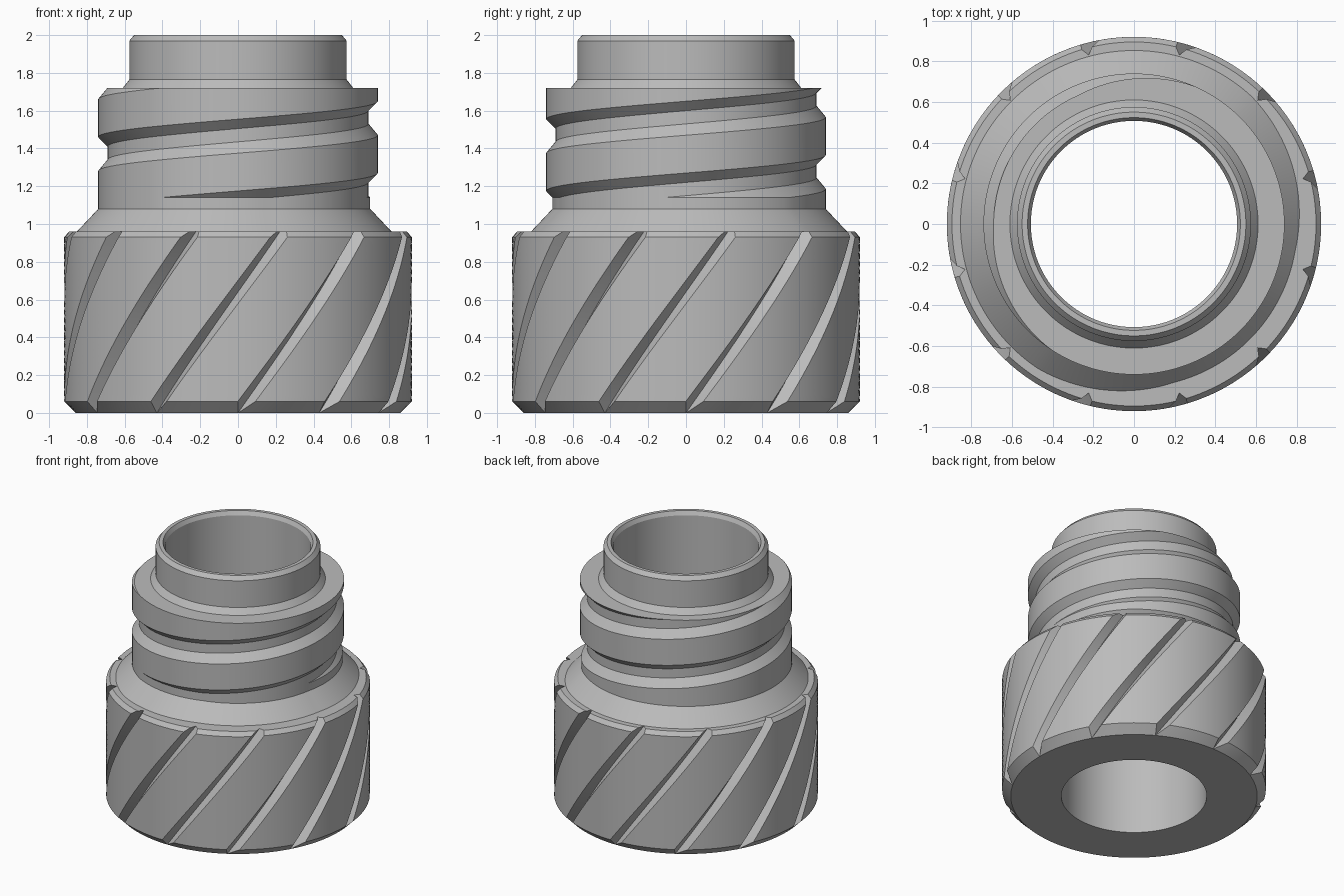
import bpy
import bmesh
from math import pi, cos, sin, radians

cube = bpy.data.objects.get("Cube")
if cube:
    bpy.data.objects.remove(cube, do_unlink=True)

grey = bpy.data.materials.new("plain grey")
grey.use_nodes = True
GREY = (0.5, 0.5, 0.5, 1)
grey.diffuse_color = GREY
grey.node_tree.nodes["Principled BSDF"].inputs["Base Color"].default_value = GREY


def build_shell(name, columns):
    """Skin columns of (radius, angle, height), ordered counter-clockwise."""
    bm = bmesh.new()
    grid = [[bm.verts.new((r * cos(a), r * sin(a), z)) for r, a, z in col]
            for col in columns]
    for left, right in zip(grid, grid[1:]):
        for i in range(len(left) - 1):
            bm.faces.new((left[i], right[i], right[i + 1], left[i + 1]))
    bmesh.ops.remove_doubles(bm, verts=bm.verts, dist=0.0001)
    bmesh.ops.dissolve_degenerate(bm, dist=0.0001, edges=bm.edges)
    mesh = bpy.data.meshes.new(name)
    bm.to_mesh(mesh)
    bm.free()
    mesh.materials.append(grey)
    obj = bpy.data.objects.new(name, mesh)
    bpy.context.collection.objects.link(obj)
    bpy.ops.object.select_all(action="DESELECT")
    obj.select_set(True)
    bpy.context.view_layer.objects.active = obj
    bpy.ops.object.shade_smooth_by_angle(angle=radians(28))
    return obj


SEGMENTS = 180
BORE = 0.507

# Grip: chamfered cylinder with twelve twisted V grooves
GROOVES, ROOT, OUTER, TOP = 12, 0.86, 0.92, 0.96
HALF_WIDTH, TWIST = radians(2.9), radians(45)
grip_profile = [(ROOT, 0)]
grip_profile += [(OUTER, 0.06 + 0.87 * i / 24) for i in range(25)]
grip_profile += [(0.895, TOP)]


def grip_column(start, part):
    """part is None at the groove root, else 0..1 across the land."""
    col = []
    for r, z in grip_profile:
        half = HALF_WIDTH * (r - ROOT) / (OUTER - ROOT)
        a = start + TWIST * z / TOP
        if part is None:
            col.append((ROOT, a, z))
        else:
            col.append((r, a + half + part * (2 * pi / GROOVES - 2 * half), z))
    return [(BORE, col[0][1], 0)] + col + [(0.78, col[-1][1], TOP)]


grip_columns = []
for g in range(GROOVES):
    start = -pi / 2 + g * 2 * pi / GROOVES
    grip_columns.append(grip_column(start, None))
    grip_columns += [grip_column(start, i / 12) for i in range(13)]
grip_columns.append(grip_column(1.5 * pi, None))
build_shell("grip", grip_columns)

# Threaded section: helical ridge on a core, flared out onto the grip
CORE, CREST, PITCH = 0.69, 0.74, 0.38
THREAD_LOW, THREAD_HIGH = 1.14, 1.72
RIDGE = (1.22, 1.27, 1.47, 1.53)


def thread_radius(a, z):
    u = (z - RIDGE[0] - PITCH * a / (2 * pi)) % PITCH
    rise, fall, end = (h - RIDGE[0] for h in RIDGE[1:])
    if u < rise:
        return CORE + (CREST - CORE) * u / rise
    if u < fall:
        return CREST
    if u < end:
        return CREST - (CREST - CORE) * (u - fall) / (end - fall)
    return CORE


thread_columns = []
for s in range(SEGMENTS + 1):
    a = 2 * pi * s / SEGMENTS
    foot = thread_radius(a, THREAD_LOW)
    col = [(foot + 0.113, a, TOP), (foot, a, 1.08), (foot, a, THREAD_LOW)]
    for turn in range(-2, 2):
        for h in RIDGE:
            z = h + PITCH * (a / (2 * pi) + turn)
            z = min(max(z, THREAD_LOW), THREAD_HIGH)
            col.append((thread_radius(a, z), a, z))
    col.append((thread_radius(a, THREAD_HIGH), a, THREAD_HIGH))
    col.append((0.61, a, THREAD_HIGH))
    thread_columns.append(col)
build_shell("threaded_section", thread_columns)

# Neck and the bore that runs straight through
neck_profile = [(0.61, 1.72), (0.575, 1.765), (0.575, 1.97), (0.55, 2),
                (0.523, 2), (BORE, 1.97), (BORE, 0)]
build_shell("neck_and_bore", [
    [(r, 2 * pi * s / SEGMENTS, z) for r, z in neck_profile]
    for s in range(SEGMENTS + 1)])
